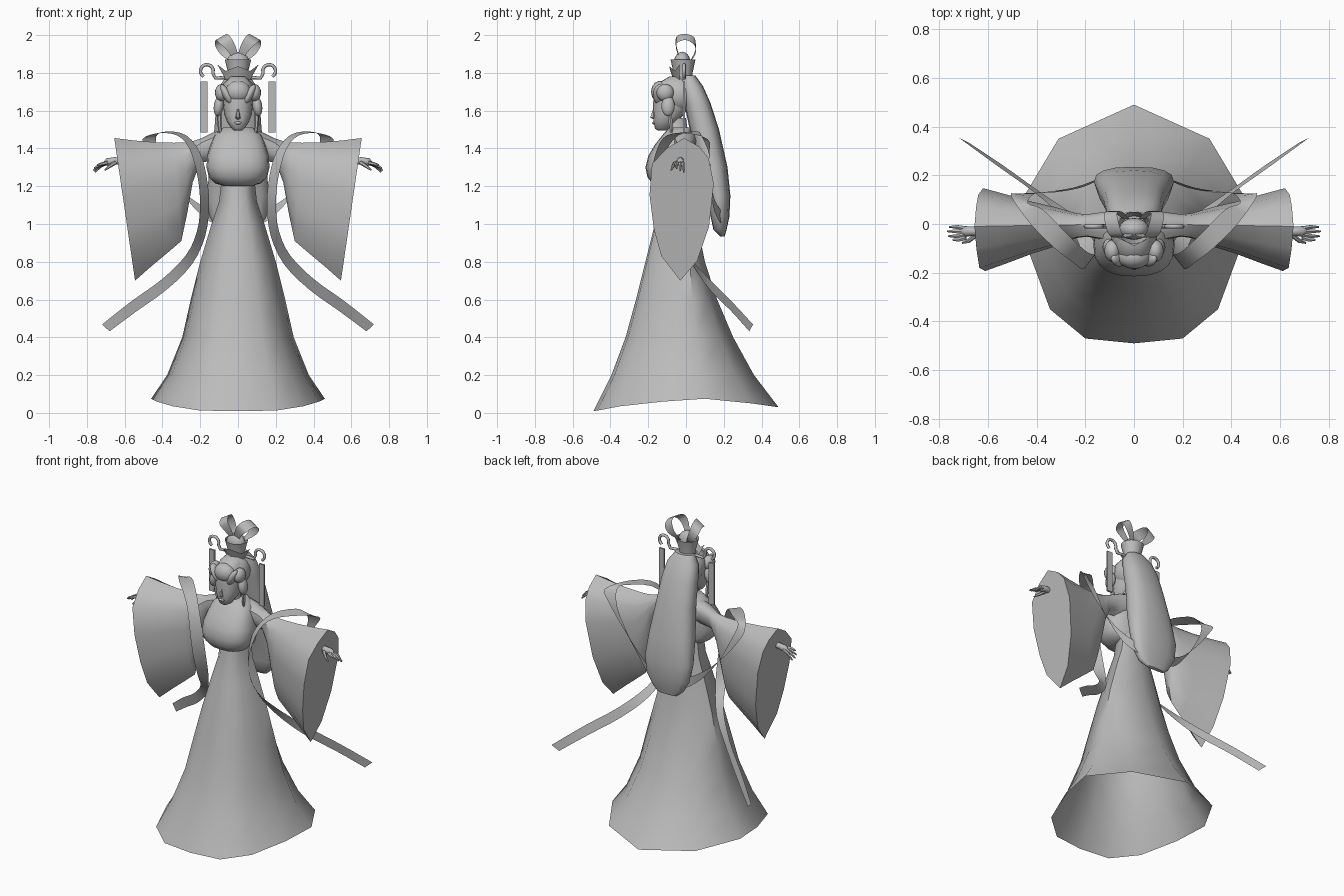
import bpy, bmesh, math
from mathutils import Vector

grey = bpy.data.materials.new("plain_grey")
grey.diffuse_color = (0.5, 0.5, 0.5, 1)


def finish(name, bm, angle=50, subsurf=0):
    bmesh.ops.recalc_face_normals(bm, faces=bm.faces)
    me = bpy.data.meshes.new(name)
    bm.to_mesh(me)
    bm.free()
    me.materials.append(grey)
    ob = bpy.data.objects.new(name, me)
    bpy.context.collection.objects.link(ob)
    if subsurf:
        ob.modifiers.new("smooth", 'SUBSURF').levels = subsurf
    bpy.ops.object.select_all(action='DESELECT')
    ob.select_set(True)
    bpy.context.view_layer.objects.active = ob
    bpy.ops.object.shade_smooth_by_angle(angle=math.radians(angle))
    return ob


def loft(name, rings, closed=True, cap0=False, cap1=False, angle=50, subsurf=0):
    bm = bmesh.new()
    vs = [[bm.verts.new(p) for p in r] for r in rings]
    n = len(rings[0])
    for a, b in zip(vs, vs[1:]):
        for i in range(n if closed else n - 1):
            j = (i + 1) % n
            bm.faces.new((a[i], a[j], b[j], b[i]))
    if cap0:
        bm.faces.new(vs[0])
    if cap1:
        bm.faces.new(vs[-1])
    return finish(name, bm, angle, subsurf)


def oval(z, front, back, rx, n=16, power=1.0):
    """Horizontal ring between y=front and y=back; power < 1 makes it boxier."""
    pts = []
    for i in range(n):
        a = 2 * math.pi * i / n
        c, s = math.cos(a), math.sin(a)
        c = math.copysign(abs(c) ** power, c)
        s = math.copysign(abs(s) ** power, s)
        pts.append((rx * c, (front + back) / 2 + (back - front) / 2 * s, z))
    return pts


def ball(name, centre, radii, tilt=0):
    bm = bmesh.new()
    bmesh.ops.create_uvsphere(bm, u_segments=16, v_segments=10, radius=1)
    for v in bm.verts:
        x, y, z = v.co.x * radii[0], v.co.y * radii[1], v.co.z * radii[2]
        c, s = math.cos(tilt), math.sin(tilt)
        v.co = Vector((x * c + z * s, y, z * c - x * s)) + Vector(centre)
    return finish(name, bm)


def tube(name, pts, radii, n=8):
    pts = [Vector(p) for p in pts]
    rings = []
    for i, p in enumerate(pts):
        t = (pts[min(i + 1, len(pts) - 1)] - pts[max(i - 1, 0)]).normalized()
        u = t.cross(Vector((0, 1, 0))).normalized()
        w = t.cross(u)
        r = radii[min(i, len(radii) - 1)]
        rings.append([p + r * (u * math.cos(2 * math.pi * k / n) + w * math.sin(2 * math.pi * k / n))
                      for k in range(n)])
    return loft(name, rings, cap0=True, cap1=True)


def ribbon(name, pts, widths, s, steps=3):
    """Strip along a smooth path, with a half-width vector at each point."""
    def spline(a, t):
        i = min(int(t), len(a) - 2)
        f = t - i
        p = [Vector(a[max(0, min(len(a) - 1, i + k))]) for k in (-1, 0, 1, 2)]
        return 0.5 * (2 * p[1] + (p[2] - p[0]) * f + (2 * p[0] - 5 * p[1] + 4 * p[2] - p[3]) * f * f
                      + (3 * p[1] - p[0] - 3 * p[2] + p[3]) * f ** 3)
    rings = []
    for k in range((len(pts) - 1) * steps + 1):
        p, w = spline(pts, k / steps), spline(widths, k / steps)
        rings.append([Vector((s * q.x, q.y, q.z)) for q in (p - w, p + w)])
    return loft(name, rings, closed=False)


# Skirt: twelve-sided hem narrowing to the waist, open below
half = [(0, -.49, .01), (.2, -.47, .012), (.345, -.35, .035), (.43, -.12, .06),
        (.46, .1, .075), (.31, .35, .05), (0, .49, .03)]
hem = half + [(-x, y, z) for x, y, z in half[-2:0:-1]]
levels = [(.2, .375, .395, .36), (.4, .295, .32, .25), (.6, .25, .265, .165), (.8, .2, .215, .1),
          (1.0, .14, .165, .06), (1.12, .1, .135, .045), (1.23, .088, .12, .04)]
rings = [hem]
for z, w, f, b in levels:
    rings.append([(x / .46 * w, y / .49 * (f if y < 0 else b), z) for x, y, _ in hem])
loft("skirt", rings)

# Bodice with full bust, and neck
loft("bodice", [oval(z, f, b, w, 20, .8) for z, f, b, w in (
    (1.2, -.15, .02, .07), (1.215, -.18, .03, .12), (1.25, -.205, .035, .155), (1.3, -.215, .04, .167),
    (1.36, -.2, .045, .163), (1.42, -.165, .045, .145), (1.47, -.125, .04, .125),
    (1.51, -.09, .03, .08))], cap0=True, cap1=True)
loft("neck", [oval(z, f, b, w, 12) for z, f, b, w in (
    (1.44, -.14, .03, .07), (1.49, -.1, .01, .042), (1.56, -.11, 0, .038))])

# Head with nose
loft("head", [oval(z, f, b, w, 16, .9) for z, f, b, w in (
    (1.495, -.15, -.1, .018), (1.505, -.164, -.08, .034), (1.54, -.172, -.05, .057),
    (1.58, -.174, -.01, .073), (1.64, -.174, .03, .08), (1.7, -.17, .045, .082),
    (1.75, -.14, .04, .07), (1.78, -.09, .01, .04))], cap0=True, cap1=True)
loft("nose", [oval(z, f, -.16, w, 6) for z, f, w in (
    (1.553, -.17, .01), (1.563, -.192, .013), (1.6, -.178, .007), (1.63, -.17, .005))], cap0=True)
ball("lips", (0, -.169, 1.535), (.02, .01, .008))

# Hair: crown of the head, fringe and long fall down the back
ball("hair_cap", (0, -.04, 1.685), (.097, .105, .1))
ball("fringe", (0, -.135, 1.7), (.068, .05, .058))
loft("back_hair", [oval(z, f, b, w, 16, .8) for z, f, b, w in (
    (1.785, -.03, .05, .06), (1.73, -.03, .09, .098), (1.64, -.01, .13, .115), (1.5, .02, .175, .125),
    (1.3, .06, .22, .15), (1.15, .11, .235, .165), (1.04, .13, .23, .15), (.97, .145, .215, .11),
    (.935, .18, .205, .07))], cap0=True, cap1=True)

# Crown: flared cup with a pointed front plate and top knot
loft("crown_band", [oval(z, f, b, w, 16) for z, f, b, w in (
    (1.755, -.06, .03, .055), (1.8, -.065, .035, .052), (1.87, -.082, .05, .07))])
loft("crown_plate", [
    [(x, -.065 - .025 * t + abs(x) * .5, z0 + t * (z1 - z0)) for x, z0, z1 in (
        (-.065 - .045 * t, 1.765, 1.845), (-.03 - .035 * t, 1.76, 1.81), (0, 1.755, 1.835),
        (.03 + .035 * t, 1.76, 1.81), (.065 + .045 * t, 1.765, 1.845))]
    for t in (0, .5, 1)], closed=False)
ball("top_knot", (0, -.02, 1.85), (.062, .045, .062))

# Wide sleeve cross-section: (drop from top 0..1, y)
cuff = [(0, -.01), (.06, .07), (.14, .12), (.32, .147), (.62, .122), (.86, .06), (1, -.03),
        (.83, -.13), (.64, -.17), (.4, -.193), (.18, -.18), (.07, -.1)]
# Stations: top x, bottom x, top z, bottom z, width
stations = [(.07, .07, 1.5, 1.34, .4), (.13, .13, 1.485, 1.335, .33), (.19, .2, 1.455, 1.325, .27),
            (.235, .24, 1.44, 1.22, .3), (.28, .27, 1.432, 1.05, .38), (.34, .3, 1.43, .91, .48),
            (.44, .37, 1.433, .85, .62), (.55, .46, 1.442, .775, .82), (.655, .545, 1.455, .7, 1)]

for s, side in ((1, "right"), (-1, "left")):
    loft(side + "_sleeve", [[(s * (xt + (xb - xt) * d), y * w, zt + (zb - zt) * d) for d, y in cuff]
                            for xt, xb, zt, zb, w in stations], cap1=True, angle=40)

    # Hand and fingers
    tube(side + "_hand", [(s * x, -.03, z) for x, z in ((.6, 1.33), (.65, 1.335), (.69, 1.328), (.705, 1.32))],
         [.016, .019, .021, .012])
    for k, (y, l, dz) in enumerate(((-.065, .055, -.012), (-.05, .072, -.03), (-.03, .076, -.042), (-.012, .068, -.05))):
        tube(f"{side}_finger_{k + 1}", [(s * .69, y * .7 - .01, 1.325), (s * (.69 + l * .55), y, 1.322 + dz * .3),
                                        (s * (.69 + l), y, 1.325 + dz)], [.01, .009, .004], 6)
    tube(side + "_thumb", [(s * .65, -.045, 1.325), (s * .68, -.07, 1.305), (s * .705, -.078, 1.285)],
         [.011, .009, .004], 6)

    # Shawl: behind the back, over the arm, down the front and trailing away
    ribbon(side + "_shawl",
           [(0, .2, 1.0), (.12, .19, 1.03), (.23, .15, 1.1), (.35, .13, 1.23), (.44, .125, 1.37), (.47, .1, 1.455),
            (.40, .03, 1.485), (.3, -.07, 1.47), (.23, -.13, 1.39), (.19, -.155, 1.25), (.177, -.14, 1.1),
            (.195, -.08, .95), (.26, .02, .81), (.39, .125, .68), (.55, .24, .565), (.7, .345, .45)],
           [(0, 0, .035), (.005, 0, .035), (.015, 0, .033), (.025, 0, .025), (.033, 0, .012), (.035, .015, -.005),
            (.025, -.03, -.005), (.025, -.03, 0), (.028, -.022, .01), (.024, -.03, 0), (.024, -.03, 0),
            (.022, -.025, .012), (.016, -.012, .024), (.013, 0, .027), (.013, 0, .027), (.02, .01, .018)], s)

    # Looped bows above the crown
    ribbon(side + "_crown_loop",
           [(.01, -.03, 1.87), (.035, -.05, 1.93), (.07, -.05, 1.975), (.09, .0, 1.99), (.095, .045, 1.965),
            (.07, .05, 1.91), (.03, .02, 1.86)],
           [(.015, 0, 0), (.022, 0, -.012), (.028, 0, -.018), (.028, 0, -.016), (.026, 0, -.02),
            (.022, 0, -.012), (.012, 0, 0)], s)

    # Hairpin with curled hook and hanging tassel
    arc = [(.165 + .034 * math.cos(a), 1.81 + .034 * math.sin(a))
           for a in [math.radians(200 - 26 * k) for k in range(11)]]
    tube(side + "_hairpin", [(s * x, -.01, z) for x, z in [(0, 1.77), (.08, 1.775), (.12, 1.772), (.14, 1.778)][:3] + arc], [.009])
    bm = bmesh.new()
    bmesh.ops.create_cube(bm, size=1)
    for v in bm.verts:
        v.co = (s * .18 + v.co.x * .038, -.01 + v.co.y * .012, 1.62 + v.co.z * .27)
    finish(side + "_tassel", bm, 30)

    # Side buns and face-framing locks
    ball(side + "_bun", (s * .088, -.11, 1.695), (.034, .046, .046))
    ball(side + "_side_lock", (s * .102, -.095, 1.625), (.026, .035, .055), -s * .15)
    ball(side + "_fringe_lock", (s * .06, -.14, 1.685), (.022, .035, .06), s * .5)
    tube(side + "_loose_strand", [(s * .1, -.09, 1.6), (s * .098, -.08, 1.53), (s * .092, -.075, 1.46)],
         [.013, .012, .005], 6)
